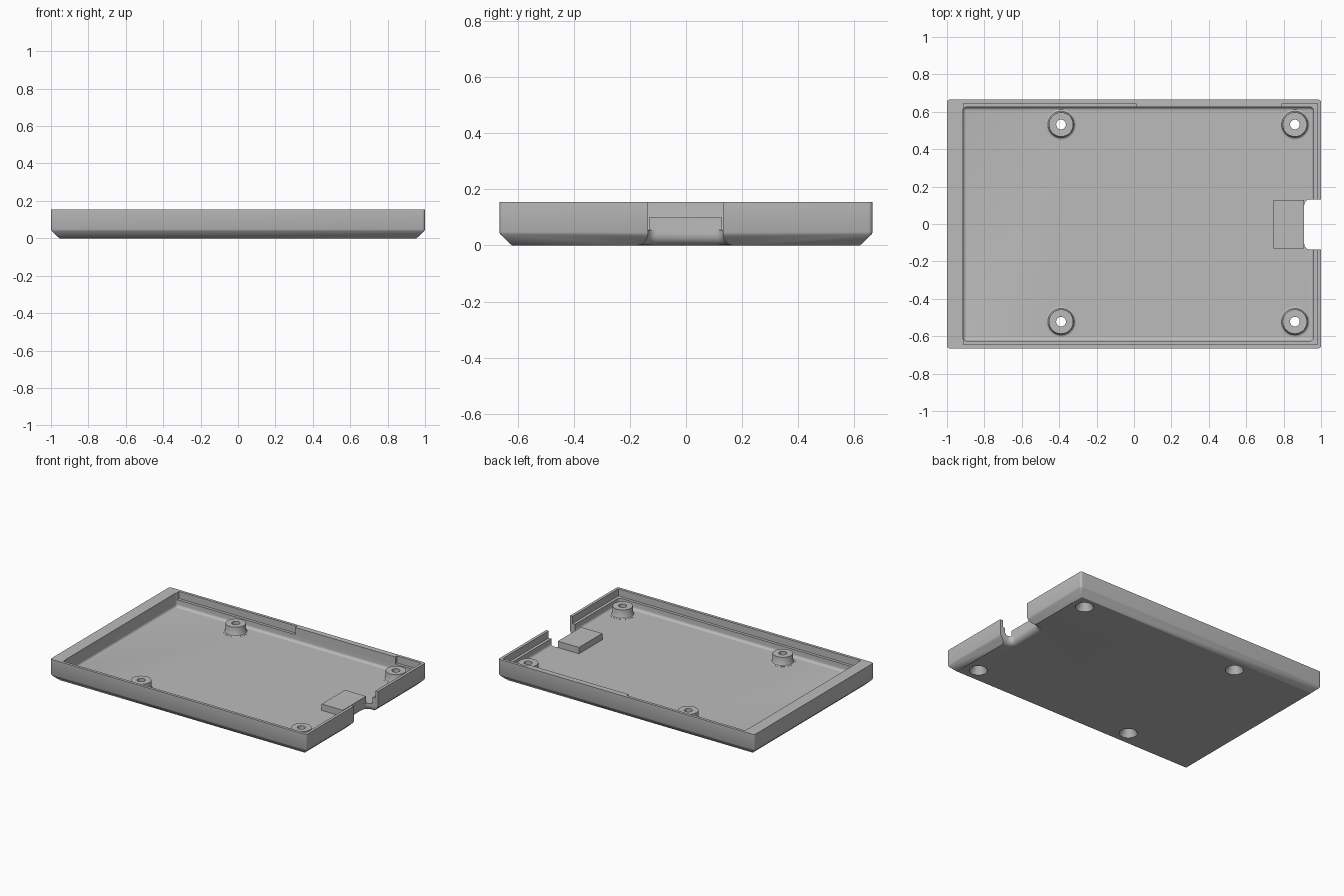
import bpy, bmesh
from math import sin, cos, pi

cube = bpy.data.objects.get("Cube")
if cube:
    bpy.data.objects.remove(cube)

grey = bpy.data.materials.new("plain grey")
grey.use_nodes = True
colour = (0.5, 0.5, 0.5, 1)
grey.diffuse_color = colour
grey.node_tree.nodes["Principled BSDF"].inputs["Base Color"].default_value = colour


def outline(x0, x1, y0, y1, r, seg):
    """Rounded rectangle, anticlockwise."""
    pts = []
    corners = [(x1 - r, y1 - r), (x0 + r, y1 - r), (x0 + r, y0 + r), (x1 - r, y0 + r)]
    for k, (cx, cy) in enumerate(corners):
        for i in range(seg + 1):
            a = (k + i / seg) * pi / 2
            pts.append((cx + r * cos(a), cy + r * sin(a)))
    return pts


def loft(name, rect, levels, r=0.0, seg=6):
    """Solid through rounded rectangles; each level is (outward offset, z)."""
    x0, x1, y0, y1 = rect
    bm = bmesh.new()
    rings = []
    for d, z in levels:
        pts = outline(x0 - d, x1 + d, y0 - d, y1 + d, max(r + d, 0), seg)
        rings.append([bm.verts.new((x, y, z)) for x, y in pts])
    for low, high in zip(rings, rings[1:]):
        for i in range(len(low)):
            j = (i + 1) % len(low)
            bm.faces.new((low[i], low[j], high[j], high[i]))
    bm.faces.new(rings[0][::-1])
    bm.faces.new(rings[-1])
    bmesh.ops.remove_doubles(bm, verts=bm.verts[:], dist=1e-5)
    bmesh.ops.recalc_face_normals(bm, faces=bm.faces[:])
    mesh = bpy.data.meshes.new(name)
    bm.to_mesh(mesh)
    bm.free()
    mesh.materials.append(grey)
    ob = bpy.data.objects.new(name, mesh)
    bpy.context.collection.objects.link(ob)
    return ob


def disc(name, x, y, levels):
    """Turned solid; each level is (radius, z)."""
    return loft(name, (x, x, y, y), levels, seg=10)


def combine(target, tool, operation):
    mod = target.modifiers.new("combine", "BOOLEAN")
    mod.operation, mod.object, mod.solver = operation, tool, "EXACT"
    bpy.context.view_layer.objects.active = target
    bpy.ops.object.modifier_apply(modifier=mod.name)
    bpy.data.objects.remove(tool)


FLOOR, TOP, LEDGE = 0.055, 0.155, 0.105
ABOVE = TOP + 0.1

# Outer shell with a chamfered underside
tray = loft("tray", (-1, 1, -0.665, 0.665),
            [(-0.045, 0), (-0.004, 0.039), (0, 0.048), (0, TOP)], r=0.015)

# Main cavity, rounded where the walls meet the floor
fillet = 0.018
steps = [i / 5 * pi / 2 for i in range(6)]
bowl = [(-fillet * (1 - sin(a)), FLOOR + fillet * (1 - cos(a))) for a in steps]
combine(tray, loft("cavity", (-0.915, 0.96, -0.625, 0.625),
                   bowl + [(0, ABOVE)], r=0.02), "DIFFERENCE")

# Lid ledge, interrupted by a full-height tab on the back wall
for rect in [(-0.912, 0.98, -0.645, 0.61),
             (-0.912, 0.01, 0.5, 0.645),
             (0.79, 0.98, 0.5, 0.645)]:
    combine(tray, loft("ledge", rect, [(0, LEDGE), (0, ABOVE)]), "DIFFERENCE")

# Connector notch through the left wall, flared along the underside
flare = 0.04
lip = [(flare * (1 - sin(a)), flare * (1 - cos(a))) for a in steps]
combine(tray, loft("notch", (0.91, 1.2, -0.136, 0.131),
                   [(flare, -0.05)] + lip + [(0, ABOVE)], r=0.03), "DIFFERENCE")

# Raised pad behind the notch
combine(tray, loft("pad", (0.745, 0.91, -0.131, 0.129),
                   [(0, FLOOR - 0.01), (0, 0.1)]), "UNION")

# Screw posts with flared feet, and countersunk holes from below
for x in (-0.39, 0.86):
    for y in (-0.522, 0.532):
        combine(tray, disc("post", x, y, [(0.08, FLOOR - 0.01), (0.08, FLOOR + 0.001),
                                          (0.071, FLOOR + 0.005), (0.066, FLOOR + 0.014),
                                          (0.065, 0.115)]), "UNION")
        combine(tray, disc("screw_hole", x, y, [(0.058, -0.02), (0.058, 0.005), (0.026, 0.06),
                                                (0.026, ABOVE)]), "DIFFERENCE")

bpy.ops.object.select_all(action="DESELECT")
tray.select_set(True)
bpy.context.view_layer.objects.active = tray
bpy.ops.object.shade_smooth_by_angle(angle=pi / 6)
